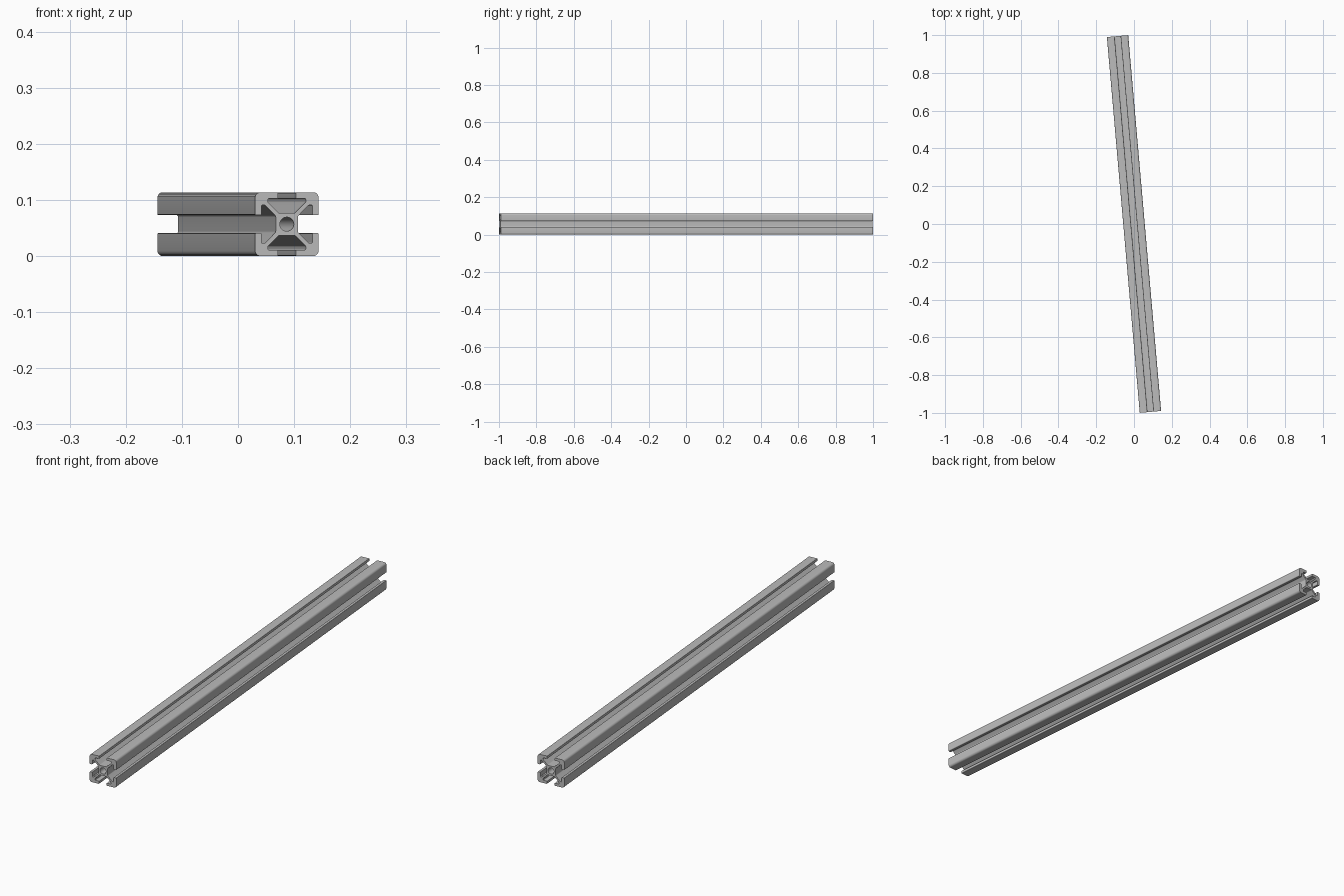
import bpy, bmesh, math
from mathutils import Vector, Matrix

cube = bpy.data.objects.get("Cube")
if cube:
    bpy.data.objects.remove(cube, do_unlink=True)

HALF = 0.0567      # half the width of the square section
LENGTH = 1.997
TILT = math.radians(5)
HOLE = 0.0125

# Left half of one T-slot: x, y, corner radius
half_slot = [
    (-0.016, HALF, 0.002),
    (-0.016, 0.0457, 0.001),
    (-0.034, 0.0457, 0.002),
    (-0.034, 0.0393, 0.003),
    (-0.0143, 0.0198, 0.005),
]


def slotted_outline():
    """Corner and slot of one side, repeated around the four sides."""
    side = [(-HALF, HALF, 0.009)] + half_slot
    side += [(-x, y, r) for x, y, r in reversed(half_slot)]
    points = []
    for i in range(4):
        turn = Matrix.Rotation(-i * math.pi / 2, 2)
        points += [(turn @ Vector((x, y)), r) for x, y, r in side]
    return points


def fillet(points, steps=5):
    """Replace each corner with an arc of its own radius."""
    result = []
    for i, (p, r) in enumerate(points):
        a = (points[i - 1][0] - p).normalized()
        b = (points[(i + 1) % len(points)][0] - p).normalized()
        half = a.angle(b) / 2
        centre = p + (a + b).normalized() * (r / math.sin(half))
        start = p + a * (r / math.tan(half)) - centre
        end = p + b * (r / math.tan(half)) - centre
        for k in range(steps + 1):
            spoke = start.lerp(end, k / steps).normalized() * r
            result.append(centre + spoke)
    return result


def add_loop(bm, points):
    verts = [bm.verts.new((p.x, -LENGTH / 2, p.y)) for p in points]
    return [bm.edges.new((v, verts[i - 1])) for i, v in enumerate(verts)]


# Section with its round centre bore, extruded along the length
bm = bmesh.new()
bore = [Vector((math.cos(t), math.sin(t))) * HOLE
        for t in (math.tau * i / 32 for i in range(32))]
edges = add_loop(bm, fillet(slotted_outline())) + add_loop(bm, bore)
bmesh.ops.triangle_fill(bm, edges=edges, use_beauty=True)
extruded = bmesh.ops.extrude_face_region(bm, geom=bm.faces[:], use_keep_orig=True)
moved = [g for g in extruded["geom"] if isinstance(g, bmesh.types.BMVert)]
bmesh.ops.translate(bm, verts=moved, vec=(0, LENGTH, 0))
bmesh.ops.recalc_face_normals(bm, faces=bm.faces[:])

mesh = bpy.data.meshes.new("slotted_rail")
bm.to_mesh(mesh)
bm.free()
rail = bpy.data.objects.new("slotted_rail", mesh)
bpy.context.collection.objects.link(rail)
rail.location.z = HALF
rail.rotation_euler.z = TILT

# Bare aluminium grey
colour = (0.5, 0.5, 0.5, 1)
metal = bpy.data.materials.new("aluminium_grey")
metal.use_nodes = True
metal.diffuse_color = colour
metal.node_tree.nodes["Principled BSDF"].inputs["Base Color"].default_value = colour
mesh.materials.append(metal)

bpy.context.view_layer.objects.active = rail
rail.select_set(True)
bpy.ops.object.shade_smooth_by_angle(angle=math.radians(30))
